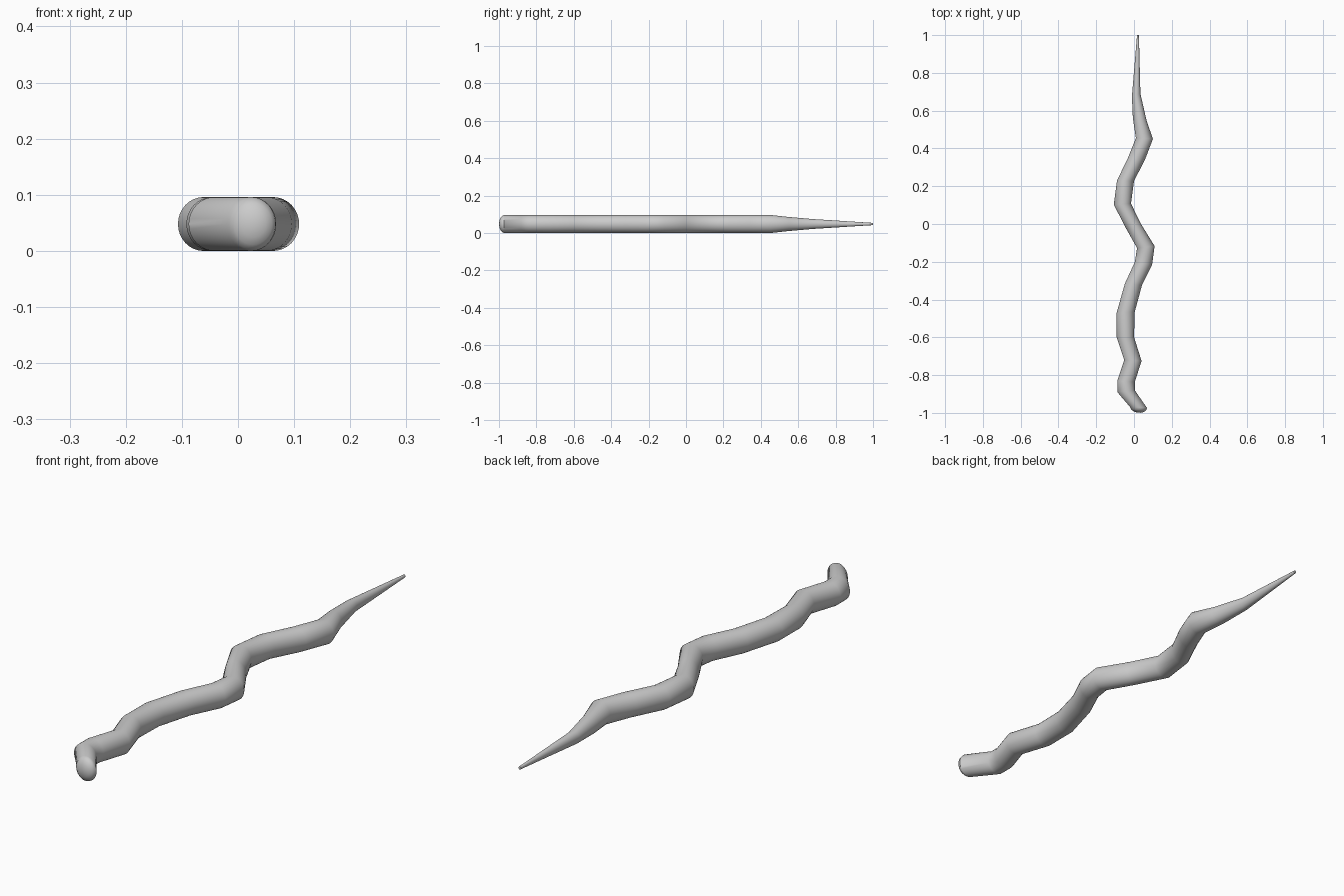
import bpy, bmesh, math
from mathutils import Vector

if "Cube" in bpy.data.objects:
    bpy.data.objects.remove(bpy.data.objects["Cube"])

R = 0.048      # body radius, also the height of the centre line
SIDES = 32

# Cross-sections head to tail: left edge x, y, right edge x, y, half height
sections = [
    (-0.020, -0.970, 0.068, -0.973, R),
    (-0.088, -0.890, 0.004, -0.880, R),
    (-0.088, -0.830, 0.004, -0.837, R),
    (-0.052, -0.720, 0.040, -0.725, R),
    (-0.092, -0.600, 0.000, -0.598, R),
    (-0.092, -0.470, 0.004, -0.465, R),
    (-0.048, -0.315, 0.042, -0.325, R),
    (0.005, -0.200, 0.096, -0.215, R),
    (0.016, -0.127, 0.109, -0.117, R),
    (-0.044, -0.020, 0.037, 0.000, R),
    (-0.107, 0.103, -0.016, 0.108, R),
    (-0.090, 0.230, 0.000, 0.228, R),
    (-0.032, 0.350, 0.058, 0.340, R),
    (0.010, 0.455, 0.100, 0.450, R),
    (-0.006, 0.560, 0.066, 0.550, 0.037),
    (-0.011, 0.675, 0.034, 0.690, 0.026),
    (0.016, 1.000, 0.026, 1.000, 0.006),
]

bm = bmesh.new()


def ring(centre, across, half_height):
    verts = []
    for i in range(SIDES):
        a = math.tau * i / SIDES
        verts.append(bm.verts.new(centre + across * math.cos(a)
                                  + Vector((0, 0, half_height * math.sin(a)))))
    return verts


rings = []
# Rounded head end
lx, ly, rx, ry, h = sections[0]
head_centre = Vector(((lx + rx) / 2, (ly + ry) / 2, R))
head_across = Vector((rx - lx, ry - ly, 0)) / 2
for angle in (80, 60, 40, 20):
    t = math.radians(angle)
    rings.append(ring(head_centre + Vector((0.004, -0.028, 0)) * math.sin(t),
                      head_across * math.cos(t), h * math.cos(t)))

# Winding body and tapering tail
for lx, ly, rx, ry, h in sections:
    rings.append(ring(Vector(((lx + rx) / 2, (ly + ry) / 2, R)),
                      Vector((rx - lx, ry - ly, 0)) / 2, h))

for a, b in zip(rings, rings[1:]):
    for i in range(SIDES):
        j = (i + 1) % SIDES
        bm.faces.new((a[i], a[j], b[j], b[i]))
bm.faces.new(rings[0])
bm.faces.new(rings[-1])
bmesh.ops.recalc_face_normals(bm, faces=bm.faces)

mesh = bpy.data.meshes.new("winding_body")
bm.to_mesh(mesh)
bm.free()
body = bpy.data.objects.new("winding_body", mesh)
bpy.context.collection.objects.link(body)
bpy.context.view_layer.objects.active = body
body.select_set(True)
bpy.ops.object.shade_smooth_by_angle(angle=math.radians(40))
